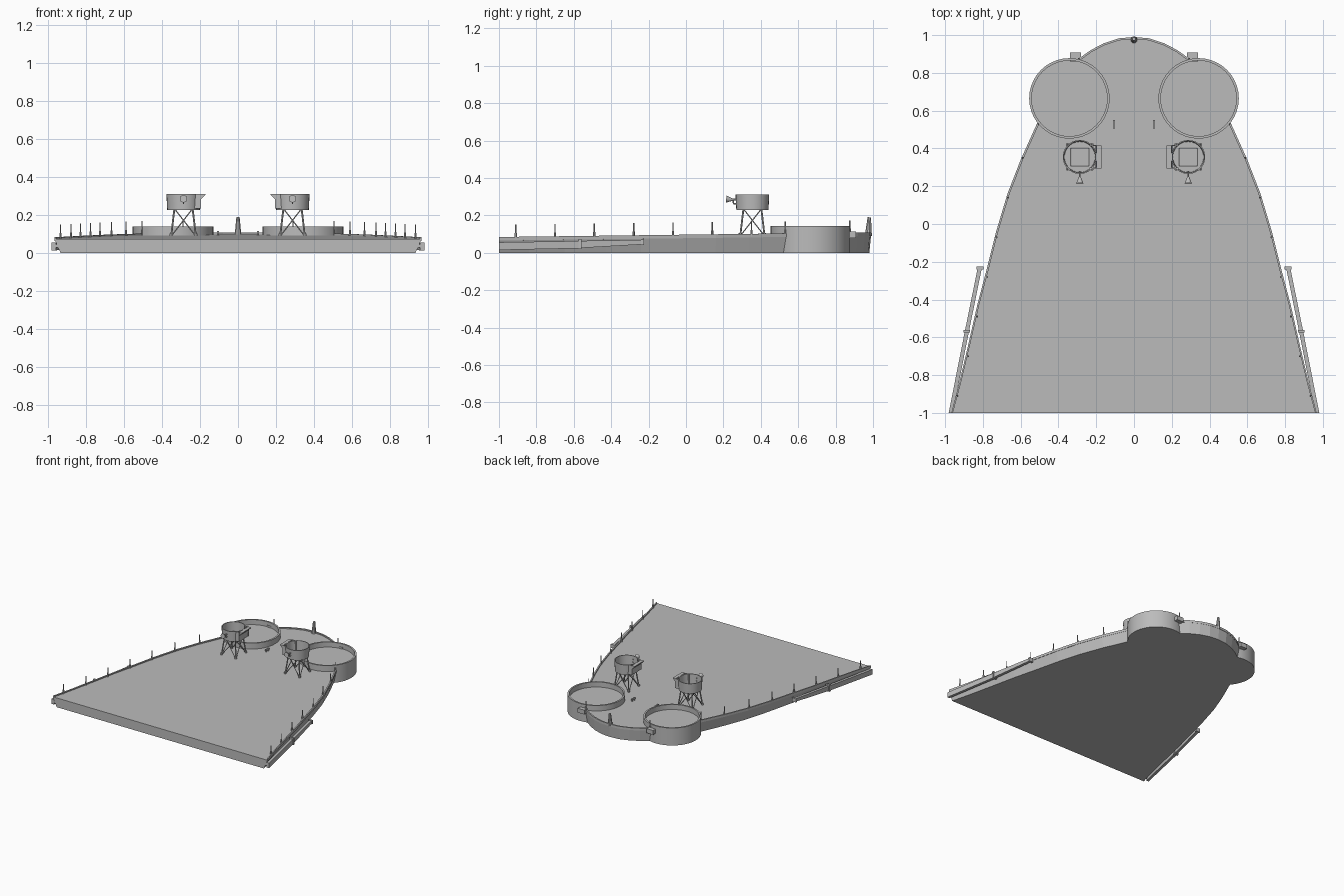
import bpy, bmesh, math
from mathutils import Vector

cube = bpy.data.objects.get("Cube")
if cube:
    bpy.data.objects.remove(cube)

grey = bpy.data.materials.new("deck_grey")
grey.use_nodes = True
colour = (0.5, 0.5, 0.5, 1)
grey.diffuse_color = colour
grey.node_tree.nodes["Principled BSDF"].inputs["Base Color"].default_value = colour


def finish(name, bm, smooth=False):
    bmesh.ops.recalc_face_normals(bm, faces=bm.faces)
    mesh = bpy.data.meshes.new(name)
    bm.to_mesh(mesh)
    bm.free()
    mesh.materials.append(grey)
    obj = bpy.data.objects.new(name, mesh)
    bpy.context.collection.objects.link(obj)
    if smooth:
        bpy.ops.object.select_all(action='DESELECT')
        obj.select_set(True)
        bpy.context.view_layer.objects.active = obj
        bpy.ops.object.shade_smooth_by_angle(angle=math.radians(35))
    return obj


def rod(bm, a, b, r1, r2=None, sides=6):
    """Cylinder or cone from a to b."""
    a, b = Vector(a), Vector(b)
    made = bmesh.ops.create_cone(bm, cap_ends=True, segments=sides, radius1=r1,
                                 radius2=r1 if r2 is None else r2, depth=(b - a).length)
    turn = (b - a).to_track_quat('Z', 'Y')
    for v in made["verts"]:
        v.co = turn @ v.co + (a + b) / 2


def loft(bm, rings, closed=False):
    """Join equal rings of points into a solid."""
    loops = [[bm.verts.new(p) for p in ring] for ring in rings]
    pairs = list(zip(loops, loops[1:])) + ([(loops[-1], loops[0])] if closed else [])
    for low, high in pairs:
        for i in range(len(low)):
            j = (i + 1) % len(low)
            bm.faces.new((low[i], low[j], high[j], high[i]))
    if not closed:
        bm.faces.new(loops[0][::-1])
        bm.faces.new(loops[-1])


def box(bm, low, high):
    (x0, y0, z0), (x1, y1, z1) = low, high
    loft(bm, [[(x0, y0, z), (x1, y0, z), (x1, y1, z), (x0, y1, z)] for z in (z0, z1)])


def lathe(bm, profile, x, y, sides):
    """Revolve a closed radius/height profile around a vertical axis."""
    loft(bm, [[(x + r * math.cos(t * math.tau / sides),
                y + r * math.sin(t * math.tau / sides), z) for t in range(sides)]
              for r, z in profile], closed=True)


def deck_z(y):
    return 0.088 + 0.0125 * y


# Hull block with slightly flared sides and a sloping deck
half = [(0.967, -1), (0.925, -0.84), (0.88, -0.65), (0.83, -0.43), (0.78, -0.24),
        (0.73, -0.04), (0.67, 0.16), (0.6, 0.34), (0.51, 0.54), (0.3, 0.87),
        (0.23, 0.92), (0.16, 0.957), (0.08, 0.983)]
outline = half + [(0, 0.99)] + [(-x, y) for x, y in reversed(half)]
bm = bmesh.new()
loft(bm, [[(x * 0.966, y if y < 0 else y * 0.99, 0) for x, y in outline],
          [(x, y, deck_z(y)) for x, y in outline]])
finish("hull", bm)

# Low bulwark around the deck edge, broken at the gun tubs
bm = bmesh.new()
gap = len(half) - 5
runs = [outline[:gap + 1], outline[gap + 1:-gap - 1], outline[-gap - 1:]]
for run in runs:
    rings = []
    for x, y in run:
        inner = Vector((x, y)) - Vector((x, y * 0.5)).normalized() * 0.011
        z = deck_z(y)
        rings.append([(x, y, z - 0.01), (x, y, z + 0.009),
                      (inner.x, inner.y, z + 0.009), (inner.x, inner.y, z - 0.01)])
    loft(bm, rings)
finish("bulwark", bm)

# Tapered bow chock
bm = bmesh.new()
rod(bm, (0, 0.975, 0.09), (0, 0.98, 0.19), 0.019, 0.009, 10)
finish("bow_post", bm, True)

for side, s in (("left", 1), ("right", -1)):
    # Round gun tub with a raised wall
    bm = bmesh.new()
    lathe(bm, [(0.001, 0), (0.213, 0), (0.213, 0.142), (0.2, 0.142),
               (0.2, 0.101), (0.001, 0.101)], s * 0.342, 0.665, 40)
    finish(side + "_gun_tub", bm, True)

    # Fairlead box on the outside of the tub
    bm = bmesh.new()
    box(bm, (s * 0.31 - 0.03, 0.86, 0.08), (s * 0.31 + 0.03, 0.908, 0.115))
    finish(side + "_fairlead", bm)

    # Rail posts
    bm = bmesh.new()
    for x, y in ((0.935, -0.91), (0.88, -0.7), (0.83, -0.49), (0.777, -0.28), (0.727, -0.07),
                 (0.667, 0.14), (0.59, 0.35), (0.505, 0.53), (0.29, 0.875)):
        z = deck_z(y)
        rod(bm, (s * x, y, z - 0.005), (s * x, y, z + 0.03), 0.006)
        rod(bm, (s * x, y, z + 0.03), (s * x, y, z + 0.074), 0.0035)
    finish(side + "_rail_posts", bm)

    # Side fender bar in two lengths, with joint and end pads
    bm = bmesh.new()
    for ends in (((0.97, -1, 0.015, 0.056), (0.886, -0.575, 0.024, 0.063)),
                 ((0.883, -0.56, 0.026, 0.064), (0.816, -0.23, 0.045, 0.069))):
        loft(bm, [[(s * (x - 0.011), y, low), (s * (x + 0.011), y, low),
                   (s * (x + 0.011), y, high), (s * (x - 0.011), y, high)]
                  for x, y, low, high in ends])
    box(bm, (s * 0.885 - 0.018, -0.575, 0.02), (s * 0.885 + 0.018, -0.56, 0.075))
    box(bm, (s * 0.815 - 0.018, -0.24, 0.042), (s * 0.815 + 0.018, -0.225, 0.072))
    box(bm, (s * 0.94 - 0.02, -1, 0.03), (s * 0.94 + 0.02, -0.985, 0.045))
    finish(side + "_fender_bar", bm)

    # Deck cleat
    bm = bmesh.new()
    box(bm, (s * 0.105 - 0.005, 0.505, 0.103), (s * 0.105 + 0.005, 0.55, 0.116))
    for y in (0.515, 0.54):
        rod(bm, (s * 0.105, y, 0.09), (s * 0.105, y, 0.116), 0.006)
    finish(side + "_cleat", bm)

    # Lattice tower legs with cross bracing
    cx, cy = s * 0.287, 0.355
    bm = bmesh.new()
    corners = [(-1, -1), (1, -1), (1, 1), (-1, 1)]
    foot = [(cx + a * 0.065, cy + b * 0.065, 0.09) for a, b in corners]
    head = [(cx + a * 0.048, cy + b * 0.048, 0.235) for a, b in corners]
    for i in range(4):
        j = (i + 1) % 4
        rod(bm, foot[i], head[i], 0.005)
        rod(bm, foot[i], head[j], 0.003)
        rod(bm, foot[j], head[i], 0.003)
        rod(bm, head[i], head[j], 0.004)
        rod(bm, foot[i], (foot[i][0], foot[i][1], 0.105), 0.009)
    finish(side + "_tower_legs", bm)

    # Open lookout tub
    bm = bmesh.new()
    lathe(bm, [(0.001, 0.229), (0.086, 0.229), (0.09, 0.312), (0.084, 0.312),
               (0.081, 0.236), (0.001, 0.236)], cx, cy, 28)
    finish(side + "_lookout_tub", bm, True)

    # Flared wind screen on the inboard side
    bm = bmesh.new()
    loft(bm, [[(s * (x + dx), cy + e * 0.06, z) for x, dx, z in
               ((0.198, 0, 0.235), (0.195, 0, 0.285), (0.172, 0, 0.306),
                (0.172, 0, 0.312), (0.198, 0, 0.312), (0.204, 0, 0.235))]
              for e in (-1, 1)])
    for e in (-1, 1):
        box(bm, (s * 0.215 - 0.02, cy + e * 0.06 - 0.003, 0.235),
            (s * 0.215 + 0.02, cy + e * 0.06 + 0.003, 0.312))
    finish(side + "_wind_screen", bm)

    # Horn and its bracket
    bm = bmesh.new()
    rod(bm, (cx, 0.215, 0.287), (cx, 0.25, 0.284), 0.02, 0.005, 14)
    rod(bm, (cx, 0.245, 0.284), (cx, 0.28, 0.284), 0.005)
    rod(bm, (cx, 0.25, 0.284), (cx, 0.255, 0.262), 0.004)
    rod(bm, (cx, 0.255, 0.262), (cx, 0.28, 0.262), 0.004)
    finish(side + "_horn", bm, True)
